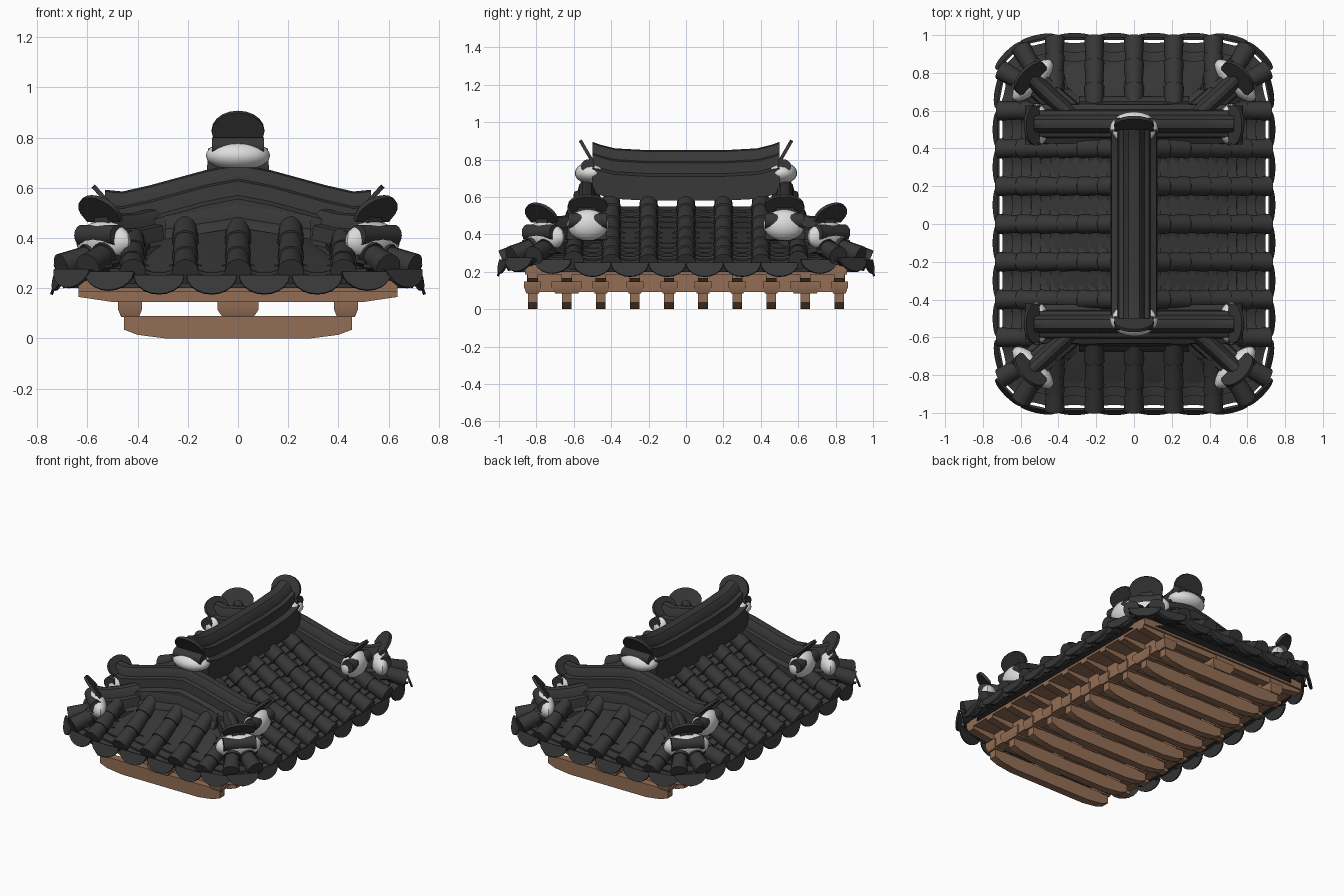
import bpy, bmesh
from math import sin, cos, pi, radians
from mathutils import Vector, Matrix

if "Cube" in bpy.data.objects:
    bpy.data.objects.remove(bpy.data.objects["Cube"])


def material(name, rgb):
    m = bpy.data.materials.new(name)
    m.diffuse_color = (*rgb, 1)
    m.use_nodes = True
    m.node_tree.nodes["Principled BSDF"].inputs["Base Color"].default_value = m.diffuse_color
    return m


TILE = material("charcoal tile", (0.038, 0.038, 0.038))
WOOD = material("brown wood", (0.29, 0.155, 0.09))
PLASTER = material("white plaster", (0.72, 0.72, 0.72))


def finish(name, bm, mat):
    bmesh.ops.recalc_face_normals(bm, faces=bm.faces)
    me = bpy.data.meshes.new(name)
    bm.to_mesh(me)
    bm.free()
    me.materials.append(mat)
    ob = bpy.data.objects.new(name, me)
    bpy.context.collection.objects.link(ob)
    return ob


def loft(name, rings, mat):
    bm = bmesh.new()
    vs = [[bm.verts.new(p) for p in r] for r in rings]
    n = len(vs[0])
    for a, b in zip(vs, vs[1:]):
        for i in range(n):
            j = (i + 1) % n
            bm.faces.new((a[i], a[j], b[j], b[i]))
    bm.faces.new(vs[0])
    bm.faces.new(vs[-1])
    return finish(name, bm, mat)


def sweep(name, pts, prof, mat, scales=None, lifts=None, upright=False):
    pts = [Vector(p) for p in pts]
    rings = []
    for i, p in enumerate(pts):
        t = (pts[min(i + 1, len(pts) - 1)] - pts[max(i - 1, 0)]).normalized()
        side = Vector((-t.y, t.x, 0)).normalized()
        up = Vector((0, 0, 1)) if upright else t.cross(side)
        s = scales[i] if scales else 1
        h = lifts[i] if lifts else 0
        rings.append([p + side * u * s + up * (v * s + h) for u, v in prof])
    return loft(name, rings, mat)


def box(name, c, size, mat):
    bm = bmesh.new()
    bmesh.ops.create_cube(bm, size=1, matrix=Matrix.Translation(c) @ Matrix.Diagonal((*size, 1)))
    return finish(name, bm, mat)


def plate(name, base, angle, tilt, outline, thick, mat):
    # flat outline in the local yz plane, leaning outwards by tilt
    m = Matrix.Translation(base) @ Matrix.Rotation(angle, 4, 'Z') @ Matrix.Rotation(tilt, 4, 'Y')
    return loft(name, [[m @ Vector((x, u, v)) for u, v in outline] for x in (0, thick)], mat)


def stepped(p0, p1, sag, step):
    # two rings per tile so that each tile overlaps the next one
    p0, p1 = Vector(p0), Vector(p1)
    n = max(2, round((p1 - p0).length / step))
    pts, ends = [], []
    for i in range(n):
        for t, e in ((i / n + 0.004, 0), ((i + 1) / n - 0.004, 1)):
            q = p0.lerp(p1, t)
            q.z -= sag * sin(pi * t)
            pts.append(q)
            ends.append(e)
    return pts, ends


CIRCLE = [(cos(2 * pi * i / 14), sin(2 * pi * i / 14)) for i in range(14)]
US = [-1, -0.6, -0.2, 0.2, 0.6, 1]
TROUGH = [(0.1 * u, -0.05 + 0.035 * u * u) for u in US] + [(0.1 * u, -0.065 + 0.035 * u * u) for u in US[::-1]]
LIP = [(0.1 * cos(pi + pi * i / 10), 0.078 * sin(pi + pi * i / 10)) for i in range(11)]


def round_row(p0, p1, sag=0.02):
    pts, ends = stepped(p0, p1, sag, 0.125)
    sweep("round_tile_row", pts, CIRCLE, TILE, [0.053 if e else 0.046 for e in ends])


def trough_row(p0, p1, sag=0.02):
    pts, ends = stepped(p0, p1, sag, 0.055)
    sweep("trough_tile_row", pts, TROUGH, TILE, None, [0.012 * e for e in ends])
    d = Vector(p1) - Vector(p0)
    plate("eave_lip", Vector(p1) - Vector((0, 0, 0.002)), Vector((1, 0)).angle_signed(d.xy) * -1,
          -0.33, LIP, 0.012, TILE)


def side_z(x):
    t = (x - 0.08) / 0.635
    return 0.575 - 0.33 * t - 0.02 * sin(pi * t)


# tile rows on the long sides
for s in (-1, 1):
    for i in range(-3, 4):
        y = i * 0.2
        x0 = 0.33 if abs(i) == 3 else 0.06
        round_row((s * x0, y, side_z(x0)), (s * 0.718, y, 0.245 + 0.015 * (abs(i) == 3)))
    for i in range(-3, 3):
        y = i * 0.2 + 0.1
        trough_row((s * 0.06, y, side_z(0.06)), (s * 0.712, y, 0.248))
    # tile rows on the short ends
    for x, y0 in ((-0.42, 0.7), (-0.21, 0.6), (0, 0.6), (0.21, 0.6), (0.42, 0.7)):
        round_row((x, s * y0, 0.455 - (y0 - 0.6) * 0.55), (x, s * 0.985, 0.265), 0.01)
    for x in (-0.315, -0.105, 0.105, 0.315):
        trough_row((x, s * 0.6, 0.455), (x, s * 0.975, 0.25), 0.01)
    # fanned corner rows
    for q in (-1, 1):
        for a, b in (((0.5, 0.70, 0.37), (0.705, 0.815, 0.285)), ((0.48, 0.73, 0.38), (0.60, 0.935, 0.285))):
            round_row((q * a[0], s * a[1], a[2]), (q * b[0], s * b[1], b[2]), 0.005)
        for a, b in (((0.40, 0.65, 0.41), (0.70, 0.71, 0.265)), ((0.46, 0.69, 0.38), (0.655, 0.885, 0.275)),
                     ((0.45, 0.70, 0.39), (0.51, 0.965, 0.265))):
            trough_row((q * a[0], s * a[1], a[2]), (q * b[0], s * b[1], b[2]), 0.005)

# solid bed under the tiles
bm = bmesh.new()
for sx in (-1, 1):
    for sy in (-1, 1):
        for x, y, z in ((0.67, 0.72, 0.2), (0.5, 0.92, 0.2), (0.3, 0.58, 0.4), (0.03, 0.52, 0.55)):
            bm.verts.new((sx * x, sy * y, z))
bmesh.ops.convex_hull(bm, input=bm.verts)
finish("roof_bed", bm, TILE)


def ridge(name, pts, s, depth):
    half = [(0.125, -depth), (0.12, -0.14), (0.088, -0.125), (0.08, -0.068), (0.056, -0.06),
            (0.048, -0.03), (0.028, -0.007)]
    if depth < 0.14:
        half = [(0.11, -depth)] + half[3:]
    prof = [(u * s, v) for u, v in half] + [(0, 0)] + [(-u * s, v) for u, v in half[::-1]]
    return sweep(name, pts, prof, TILE, upright=True)


def ridge_end(base, angle, tilt, length, drop, radius, plaster):
    # flared end tile, cross tile and plaster lump
    base = Vector(base)
    out = Vector((cos(angle), sin(angle), 0))
    side = Vector((-out.y, out.x, 0))
    h = length * 0.35
    arch = [(-0.095, 0), (0.095, 0)] + [(0.105 * cos(pi * i / 10), h + (length - h) * sin(pi * i / 10)) for i in range(11)]
    plate("ridge_end_tile", base, angle, tilt, arch, 0.018, TILE)
    c = base + out * 0.035 - Vector((0, 0, drop))
    sweep("ridge_cross_tile", [c - side * 0.103, c + side * 0.103], [(u * radius, v * radius) for u, v in CIRCLE], TILE)
    lat, along, tall, down = plaster
    bm = bmesh.new()
    bmesh.ops.create_uvsphere(bm, u_segments=20, v_segments=12, radius=1,
                              matrix=Matrix.Translation(base + out * 0.015 - Vector((0, 0, down)))
                              @ Matrix.Rotation(angle, 4, 'Z') @ Matrix.Diagonal((along, lat, tall, 1)))
    finish("plaster_lump", bm, PLASTER)


# main ridge
half = [(0.2, 0.85), (0.38, 0.86), (0.46, 0.88), (0.5, 0.895)]
ridge("main_ridge", [(0, -y, z) for y, z in half[::-1]] + [(0, y, z) for y, z in half], 1, 0.27)
half = [(0.13, 0.67), (0.35, 0.61), (0.46, 0.585), (0.53, 0.592)]
for s in (-1, 1):
    ridge_end((0, s * 0.49, 0.79), s * pi / 2, radians(30), 0.135, 0.025, 0.036, (0.128, 0.09, 0.06, 0.062))
    # gable ridges with their lower apron ridge
    ridge("gable_ridge", [(-x, s * 0.53, z) for x, z in half[::-1]] + [(0, s * 0.53, 0.695)]
          + [(x, s * 0.53, z) for x, z in half], 0.86, 0.22)
    ridge("apron_ridge", [(-0.29, s * 0.62, 0.495), (0, s * 0.62, 0.54), (0.29, s * 0.62, 0.495)], 0.5, 0.1)
    for q in (-1, 1):
        ridge_end((q * 0.5, s * 0.525, 0.535), 0 if q > 0 else pi, radians(42), 0.105, 0.062, 0.042,
                  (0.112, 0.07, 0.085, 0.085))
        # hip ridges
        ridge("hip_ridge", [(q * x, s * y, z) for x, y, z in
              ((0.29, 0.54, 0.53), (0.42, 0.655, 0.5), (0.5, 0.73, 0.495), (0.545, 0.772, 0.51))], 0.8, 0.2)
        a = radians(44)
        ridge_end((q * 0.525, s * 0.75, 0.475), s * (a if q > 0 else pi - a), radians(40), 0.125, 0.065, 0.043,
                  (0.145, 0.06, 0.08, 0.088))

# wooden eave board and long beams
box("eave_board", (0, 0, 0.21), (1.27, 1.72, 0.05), WOOD)
for x, w in ((-0.43, 0.075), (0, 0.09), (0.43, 0.075)):
    box("long_beam", (x, 0, 0.143), (w, 1.7, 0.1), WOOD)

# cross beams, rafters and bracket blocks
LOW = [(0.455, 0.09), (0.455, 0.035), (0.40, 0.014), (0.29, 0)]
HIGH = [(0.635, 0.2), (0.635, 0.165), (0.5, 0.145)]
for i in range(10):
    y = -0.82 + i * 1.64 / 9
    for name, prof, w in (("cross_beam", LOW, 0.052), ("rafter", HIGH, 0.055)):
        full = prof + [(-u, v) for u, v in prof[::-1]]
        loft(name, [[(u, y + d, v) for u, v in full] for d in (-w / 2, w / 2)], WOOD)
    wide = 0.165 if i in (1, 8) else 0.09
    for x, bw in ((-0.43, 0.095), (0, 0.165), (0.43, 0.095)):
        loft("bracket_block", [[(x + u * bw * k / 2, y + v * wide * k / 2, z) for u, v in
             ((-1, -1), (1, -1), (1, 1), (-1, 1))] for k, z in ((0.75, 0.085), (1, 0.115), (1, 0.148))], WOOD)

# smooth the round parts, keep edges sharp
bpy.ops.object.select_all(action='SELECT')
bpy.context.view_layer.objects.active = bpy.context.selected_objects[0]
bpy.ops.object.shade_smooth_by_angle(angle=radians(32))
